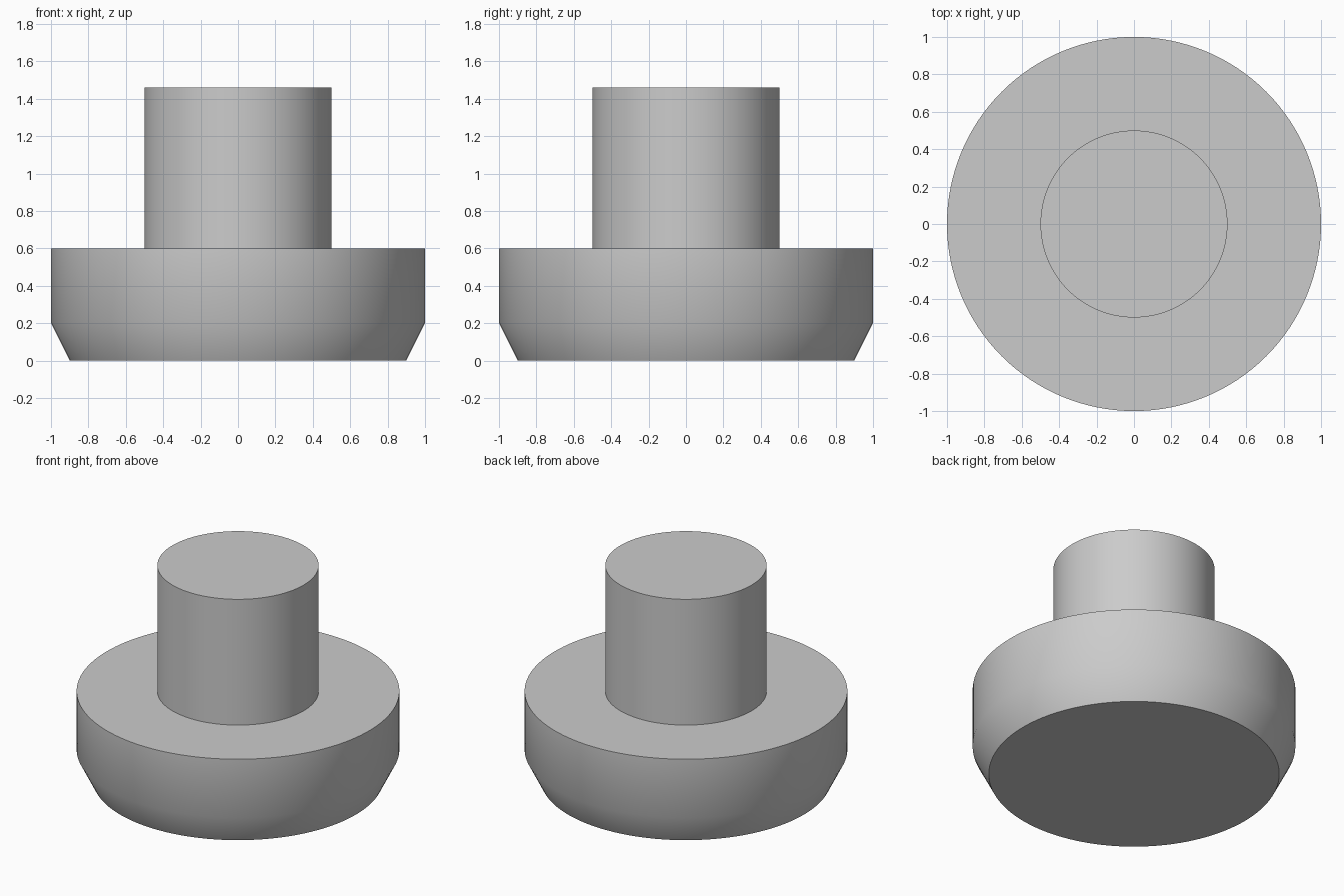
import bpy, bmesh
from math import cos, sin, tau, radians

cube = bpy.data.objects.get("Cube")
if cube:
    bpy.data.objects.remove(cube, do_unlink=True)

SIDES = 128

# Single grey finish
grey = bpy.data.materials.new("plain grey")
grey.use_nodes = True
colour = (0.6, 0.6, 0.6, 1)
grey.diffuse_color = colour
grey.node_tree.nodes["Principled BSDF"].inputs["Base Color"].default_value = colour


def lathe(name, profile):
    """Turn a (radius, height) profile into a closed solid."""
    bm = bmesh.new()
    rings = [[bm.verts.new((r * cos(tau * i / SIDES), r * sin(tau * i / SIDES), z))
              for i in range(SIDES)] for r, z in profile]
    for low, high in zip(rings, rings[1:]):
        for i in range(SIDES):
            j = (i + 1) % SIDES
            bm.faces.new((low[i], low[j], high[j], high[i]))
    bm.faces.new(rings[0][::-1])
    bm.faces.new(rings[-1])
    mesh = bpy.data.meshes.new(name)
    bm.to_mesh(mesh)
    bm.free()
    mesh.materials.append(grey)
    obj = bpy.data.objects.new(name, mesh)
    bpy.context.collection.objects.link(obj)
    bpy.ops.object.select_all(action='DESELECT')
    obj.select_set(True)
    bpy.context.view_layer.objects.active = obj
    bpy.ops.object.shade_smooth_by_angle(angle=radians(30))
    return obj


# Tapered foot, wide flange, shoulder and post in one turned piece
lathe("stepped_peg", [(0.9, 0), (1, 0.2), (1, 0.6), (0.5, 0.6), (0.5, 1.46)])
